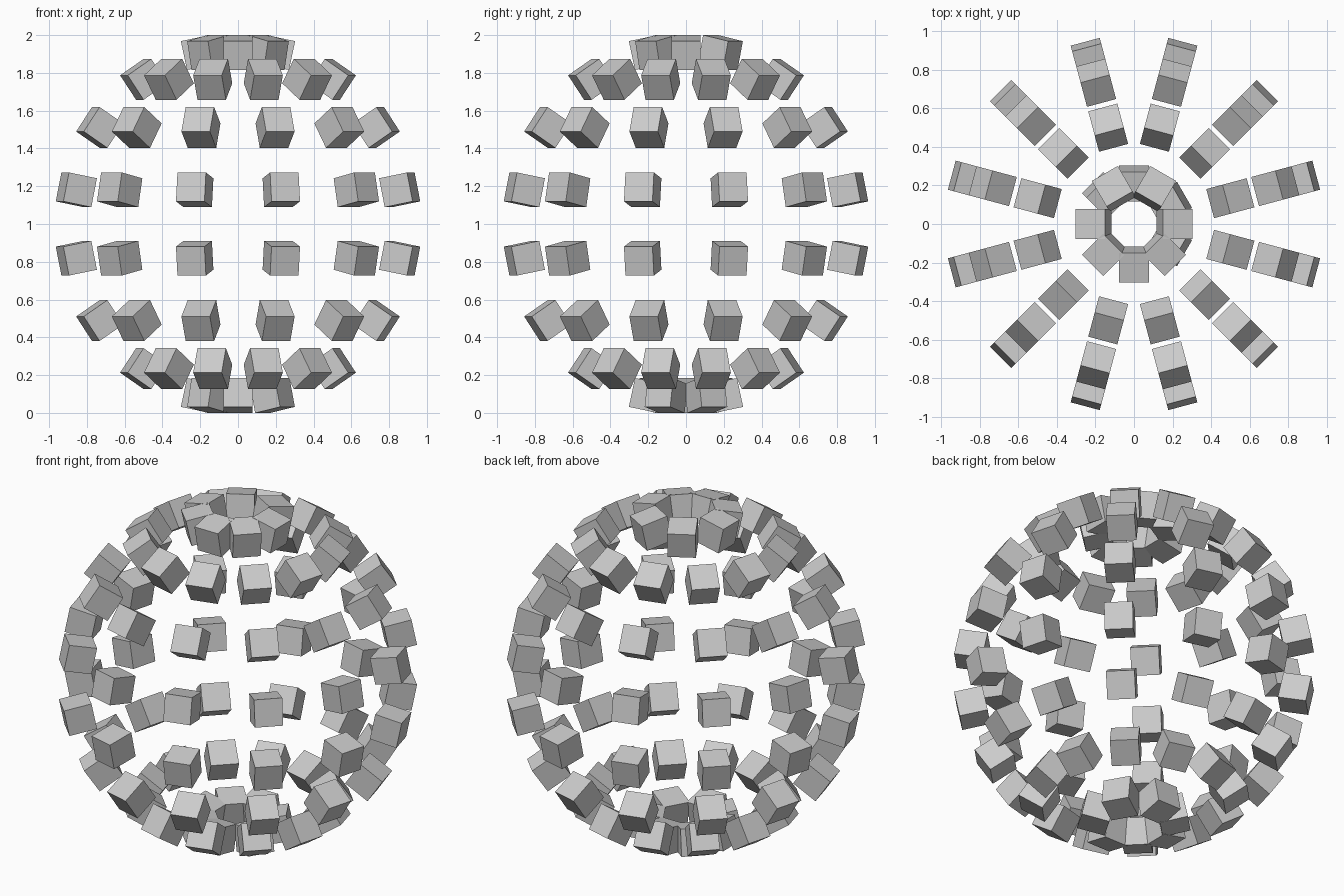
import bpy, bmesh
from math import radians
from mathutils import Matrix

if "Cube" in bpy.data.objects:
    bpy.data.objects.remove(bpy.data.objects["Cube"])

SIZE = 0.156  # edge length of every block
MID = 1.0     # height of the sphere centre


def block_ring(name, radius, height, tilt, azimuths):
    """Ring of cubes facing outward from the sphere, tilted by latitude."""
    bm = bmesh.new()
    for az in azimuths:
        place = (Matrix.Translation((0, 0, MID + height))
                 @ Matrix.Rotation(radians(az), 4, 'Z')
                 @ Matrix.Translation((radius, 0, 0))
                 @ Matrix.Rotation(radians(-tilt), 4, 'Y'))
        bmesh.ops.create_cube(bm, size=SIZE, matrix=place)
    mesh = bpy.data.meshes.new(name)
    bm.to_mesh(mesh)
    bm.free()
    obj = bpy.data.objects.new(name, mesh)
    bpy.context.collection.objects.link(obj)


# Regular rings of twelve blocks, mirrored above and below the middle
twelve = [15 + 30 * i for i in range(12)]
rings = [("inner_ring", 0.886, 0.181, 11.4),
         ("middle_ring", 0.758, 0.511, 33.8),
         ("outer_ring", 0.517, 0.766, 56.0)]
for name, radius, height, tilt in rings:
    block_ring("upper_" + name, radius, height, tilt, twelve)
    block_ring("lower_" + name, radius, -height, -tilt, twelve)

# Pole caps of seven blocks; the lower one is turned a quarter
cap = [0, 60, 120, 180, 225, 270, 315]
block_ring("top_cap_blocks", 0.210, 0.908, 78, cap)
block_ring("bottom_cap_blocks", 0.210, -0.908, -78, [a - 90 for a in cap])
